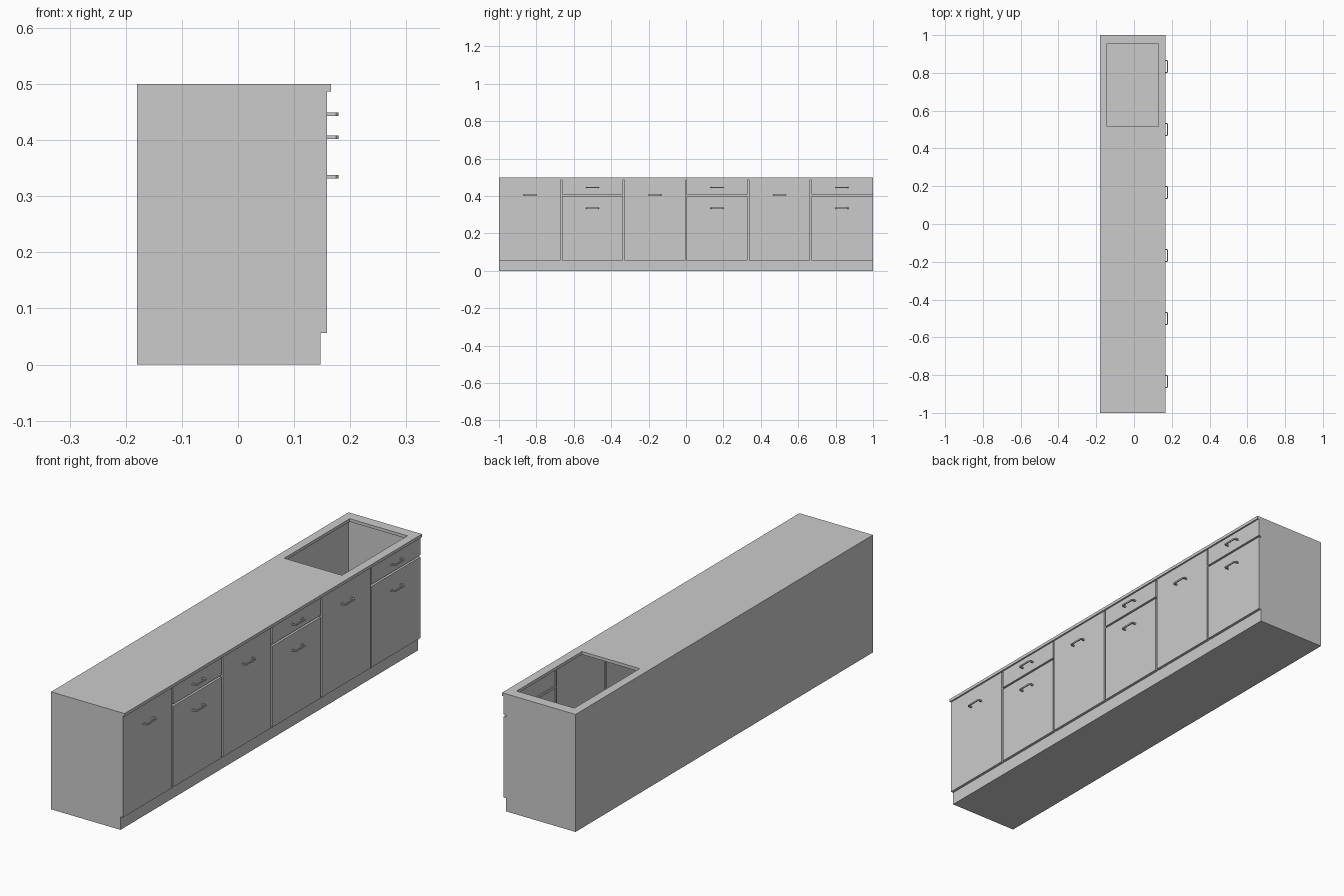
import bpy
import bmesh

if "Cube" in bpy.data.objects:
    bpy.data.objects.remove(bpy.data.objects["Cube"])

Y_END, BACK, FACE, FRONT = 1.0, -0.18, 0.147, 0.159   # main planes
TOE, TOP_UNDER, TOP = 0.056, 0.487, 0.5
WALL, GAP, N = 0.004, 0.008, 6
BAY = 2.0 / N


def mesh_object(name, bm):
    bmesh.ops.recalc_face_normals(bm, faces=bm.faces)
    me = bpy.data.meshes.new(name)
    bm.to_mesh(me)
    bm.free()
    ob = bpy.data.objects.new(name, me)
    bpy.context.collection.objects.link(ob)
    return ob


def box(name, x0, x1, y0, y1, z0, z1):
    bm = bmesh.new()
    bmesh.ops.create_cube(bm, size=1)
    for v in bm.verts:
        v.co.x = x1 if v.co.x > 0 else x0
        v.co.y = y1 if v.co.y > 0 else y0
        v.co.z = z1 if v.co.z > 0 else z0
    return mesh_object(name, bm)


def handle(name, y, z, half=0.035, t=0.006):
    # U-shaped pull: plan profile with clipped corners, extruded upwards
    side = [(FRONT - 0.001, half), (0.175, half), (0.179, half - 0.004)]
    inner = [(0.179 - t * 0.8, half - t), (FRONT - 0.001, half - t)]
    pts = ([(x, h) for x, h in side] + [(x, -h) for x, h in reversed(side)]
           + [(x, -h) for x, h in reversed(inner)] + [(x, h) for x, h in inner])
    bm = bmesh.new()
    face = bm.faces.new([bm.verts.new((x, y + h, z - t / 2)) for x, h in pts])
    ext = bmesh.ops.extrude_face_region(bm, geom=[face])["geom"]
    verts = [g for g in ext if isinstance(g, bmesh.types.BMVert)]
    bmesh.ops.translate(bm, verts=verts, vec=(0, 0, t))
    return mesh_object(name, bm)


# Hollow carcass
box("floor_panel", BACK, FACE, -Y_END, Y_END, 0, WALL)
box("back_panel", BACK, BACK + WALL, -Y_END, Y_END, WALL, TOP_UNDER)
for s, side in ((-1, "left"), (1, "right")):
    ya, yb = sorted((s * Y_END, s * (Y_END - WALL)))
    box(f"{side}_end_panel", BACK + WALL, FACE, ya, yb, WALL, TOP_UNDER)
box("toe_kick", FACE - WALL, FACE, -Y_END + WALL, Y_END - WALL, WALL, TOE + WALL)

# Countertop with sink opening
top = box("countertop", BACK, 0.166, -Y_END, Y_END, TOP_UNDER, TOP)
cutter = box("sink_cutter", -0.143, 0.129, 0.515, 0.955, 0.4, 0.6)
cutter.hide_render = True
cutter.hide_set(True)
cut = top.modifiers.new("sink_opening", "BOOLEAN")
cut.operation = "DIFFERENCE"
cut.solver = "EXACT"
cut.object = cutter

# Doors, drawers, handles and the strips closing the gaps behind them
for i in range(N):
    y0, y1 = -Y_END + i * BAY, -Y_END + (i + 1) * BAY
    a = y0 + (GAP / 2 if i else 0)
    b = y1 - (GAP / 2 if i < N - 1 else 0)
    mid = (y0 + y1) / 2
    has_drawer = i % 2 == 1
    door_top = 0.401 if has_drawer else TOP_UNDER
    box(f"door_{i + 1}", FACE, FRONT, a, b, TOE, door_top)
    handle(f"door_handle_{i + 1}", mid, 0.335 if has_drawer else 0.405)
    if has_drawer:
        box(f"drawer_front_{i + 1}", FACE, FRONT, a, b, door_top + GAP, TOP_UNDER)
        handle(f"drawer_handle_{i + 1}", mid, 0.446)
        box(f"drawer_rail_{i + 1}", FACE - WALL, FACE, a, b,
            door_top - 0.001, door_top + GAP + 0.001)
    if i:
        box(f"stile_{i}", FACE - WALL, FACE, y0 - GAP / 2 - 0.001,
            y0 + GAP / 2 + 0.001, TOE + WALL, TOP_UNDER)
